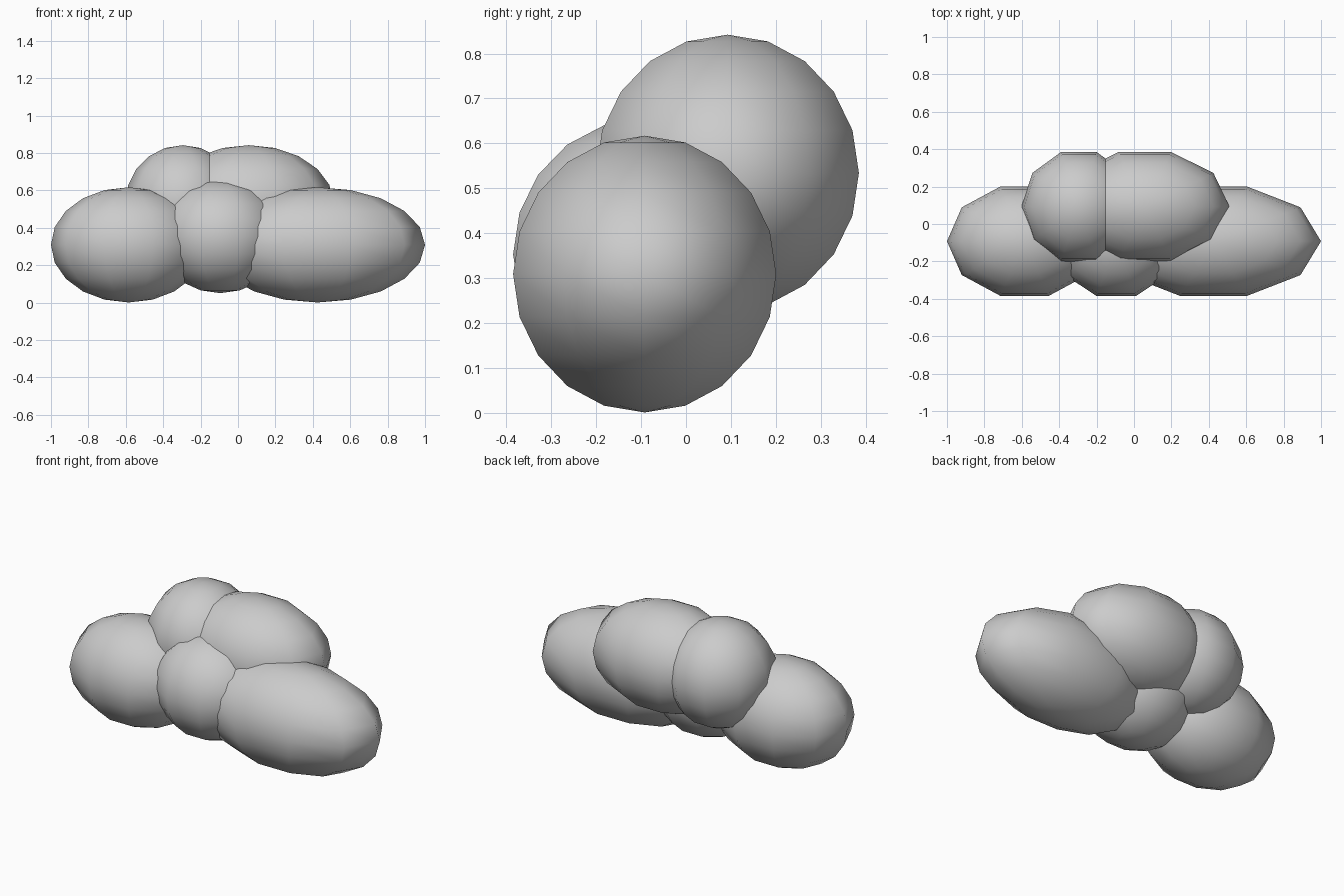
import bpy, bmesh
from mathutils import Matrix

if "Cube" in bpy.data.objects:
    bpy.data.objects.remove(bpy.data.objects["Cube"])

R = 0.308  # common puff radius


def puff(name, centre, radii):
    # low-poly smooth ellipsoid with a vertex on the x axis
    bm = bmesh.new()
    bmesh.ops.create_uvsphere(bm, u_segments=10, v_segments=10, radius=1)
    # turn so that vertices lie on the +/-x axis
    if max(v.co.x for v in bm.verts) < 0.99:
        bm.transform(Matrix.Rotation(1.5707963268, 4, 'Z'))
    bm.transform(Matrix.Diagonal((*radii, 1)))
    for f in bm.faces:
        f.smooth = True
    mesh = bpy.data.meshes.new(name)
    bm.to_mesh(mesh)
    bm.free()
    ob = bpy.data.objects.new(name, mesh)
    ob.location = centre
    bpy.context.collection.objects.link(ob)
    return ob


# front row of the cloud
puff("front_left_puff", (-0.585, -0.092, 0.309), (0.415, R, R))
puff("front_middle_puff", (-0.095, -0.092, 0.353), (0.34, R, 0.302))
puff("front_right_puff", (0.425, -0.092, 0.309), (0.575, R, R))

# raised back row
puff("back_left_puff", (-0.295, 0.092, 0.534), (0.307, R, R))
puff("back_right_puff", (0.058, 0.092, 0.534), (0.453, R, R))
